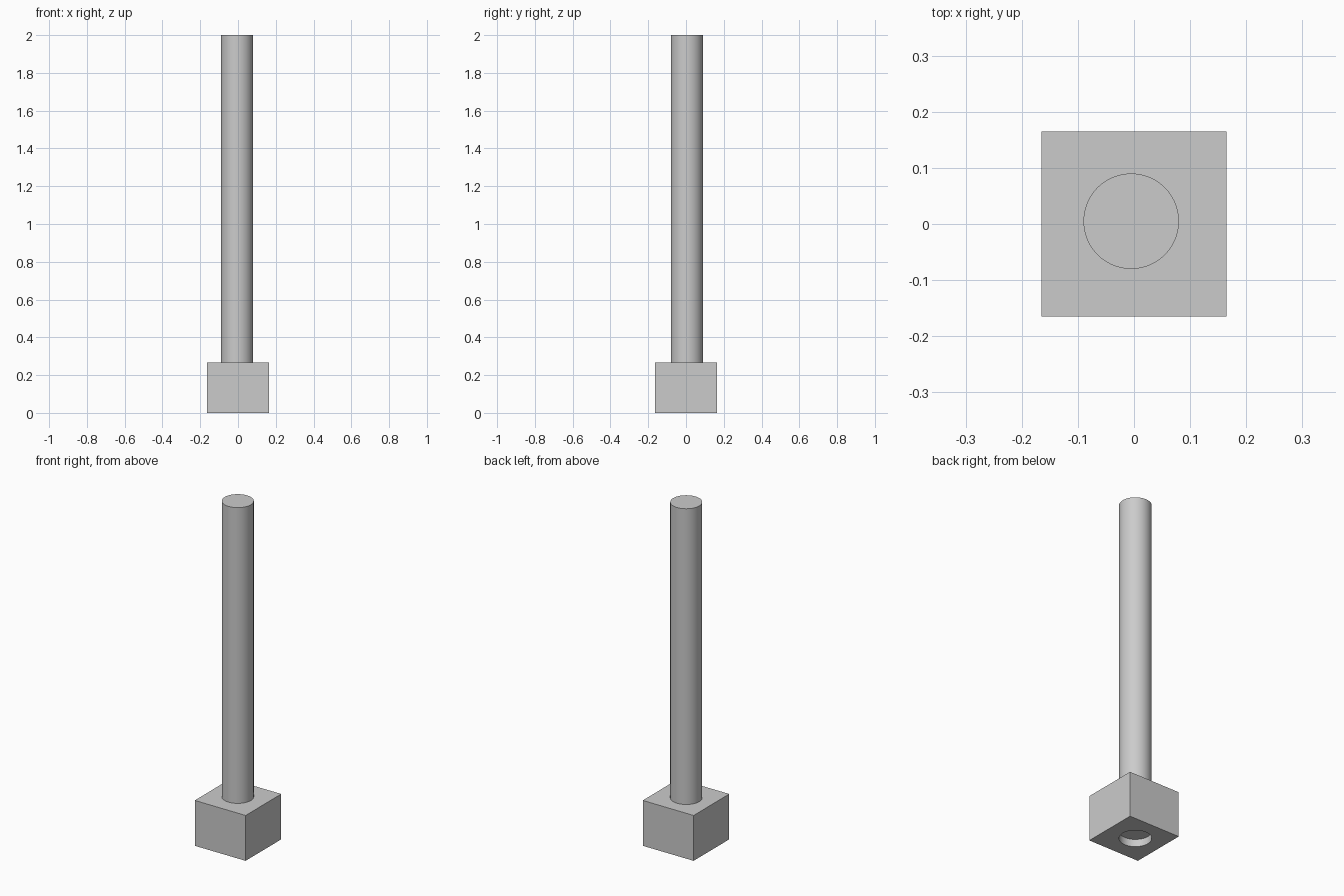
import bpy
import math

if "Cube" in bpy.data.objects:
    bpy.data.objects.remove(bpy.data.objects["Cube"], do_unlink=True)

WIDTH, BASE_TOP, TOP = 0.33, 0.266, 2.0
RADIUS, POCKET = 0.085, 0.043
AXIS = (-0.005, 0.005)   # the rod sits slightly off centre

grey = bpy.data.materials.new("light_grey")
grey.use_nodes = True
colour = (0.6, 0.6, 0.6, 1)
grey.diffuse_color = colour
grey.node_tree.nodes["Principled BSDF"].inputs["Base Color"].default_value = colour


def cylinder(name, bottom, top):
    bpy.ops.mesh.primitive_cylinder_add(
        vertices=96, radius=RADIUS, depth=top - bottom,
        location=(*AXIS, (bottom + top) / 2))
    obj = bpy.context.object
    obj.name = name
    obj.data.materials.append(grey)
    return obj


# Square base block
bpy.ops.mesh.primitive_cube_add(size=1, location=(0, 0, BASE_TOP / 2))
base = bpy.context.object
base.name = "base_block"
base.scale = (WIDTH, WIDTH, BASE_TOP)
bpy.ops.object.transform_apply(location=False, rotation=False, scale=True)
base.data.materials.append(grey)

# Shallow round pocket in the underside
cutter = cylinder("pocket_cutter", -POCKET, POCKET)
pocket = base.modifiers.new("pocket", "BOOLEAN")
pocket.operation = "DIFFERENCE"
pocket.solver = "EXACT"
pocket.object = cutter
bpy.context.view_layer.objects.active = base
bpy.ops.object.modifier_apply(modifier=pocket.name)
bpy.data.objects.remove(cutter, do_unlink=True)

# Tall round rod
rod = cylinder("rod", BASE_TOP, TOP)

# Smooth round walls, sharp rims
for obj in (base, rod):
    bpy.ops.object.select_all(action="DESELECT")
    obj.select_set(True)
    bpy.context.view_layer.objects.active = obj
    bpy.ops.object.shade_smooth_by_angle(angle=math.radians(30))
